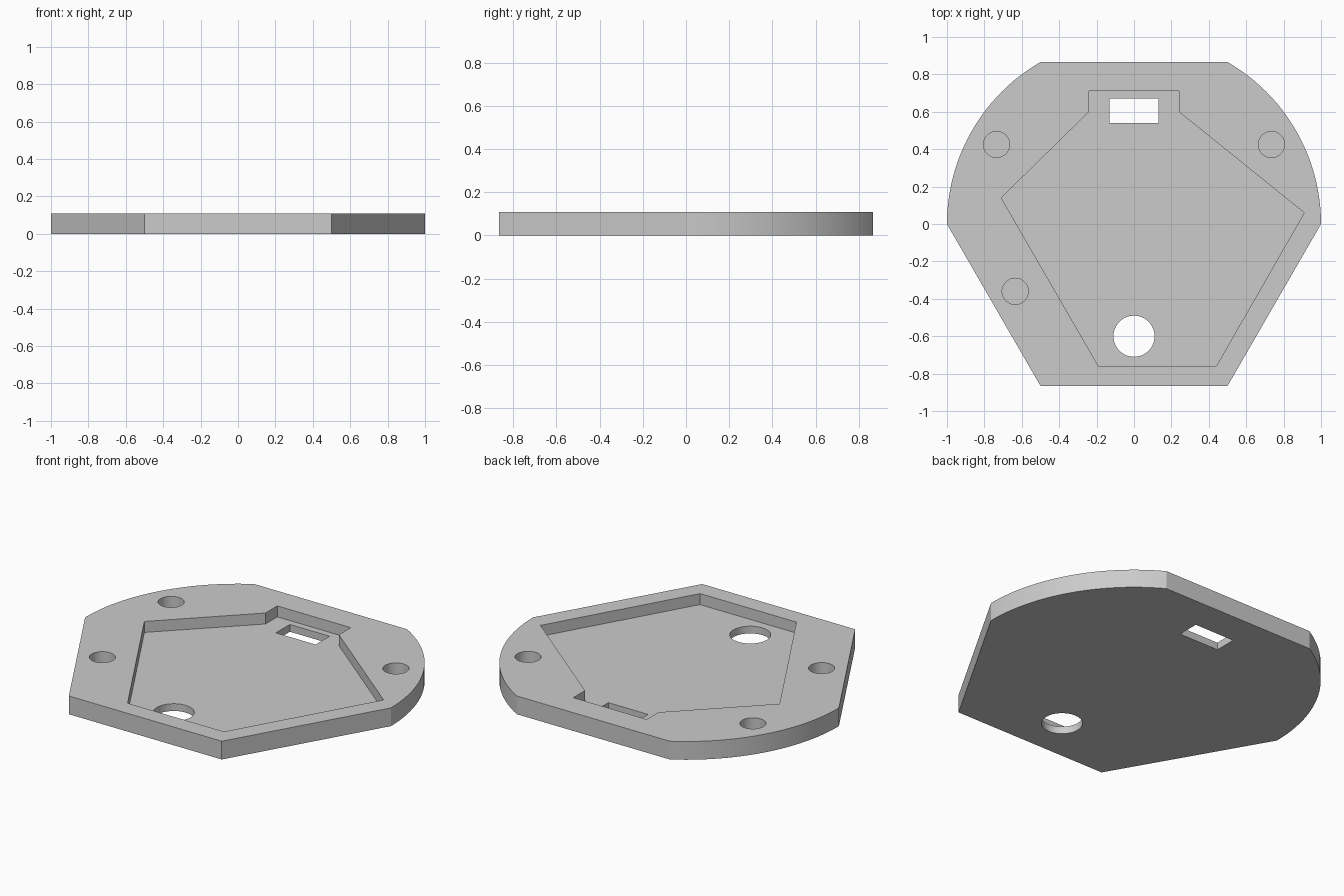
import bpy, bmesh, math

cube = bpy.data.objects.get("Cube")
if cube:
    bpy.data.objects.remove(cube, do_unlink=True)

THICK = 0.108        # full plate height
FLOOR = 0.043        # height of the pocket floor
SOCKET = 0.033       # height of the blind hole floors
ABOVE, BELOW = 0.2, -0.1

grey = bpy.data.materials.new("plain grey")
grey.use_nodes = True
grey.diffuse_color = (0.6, 0.6, 0.6, 1)
grey.node_tree.nodes["Principled BSDF"].inputs["Base Color"].default_value = grey.diffuse_color


def prism(name, points, z0, z1):
    """Upright prism over a counter-clockwise outline."""
    bm = bmesh.new()
    face = bm.faces.new([bm.verts.new((x, y, z0)) for x, y in points])
    top = bmesh.ops.extrude_face_region(bm, geom=[face])["geom"]
    bmesh.ops.translate(bm, vec=(0, 0, z1 - z0),
                        verts=[v for v in top if isinstance(v, bmesh.types.BMVert)])
    bmesh.ops.recalc_face_normals(bm, faces=bm.faces)
    mesh = bpy.data.meshes.new(name)
    bm.to_mesh(mesh)
    bm.free()
    mesh.materials.append(grey)
    obj = bpy.data.objects.new(name, mesh)
    bpy.context.collection.objects.link(obj)
    return obj


def arc(cx, cy, r, start, end, steps):
    angles = [math.radians(start + (end - start) * i / steps) for i in range(steps + 1)]
    return [(cx + r * math.cos(a), cy + r * math.sin(a)) for a in angles]


def circle(cx, cy, r):
    return arc(cx, cy, r, 0, 360, 48)[:-1]


# Plate: hexagon whose two rear corners are rounded out to the full circle
h = math.sqrt(3) / 2
outline = arc(0, 0, 1, 0, 60, 24) + arc(0, 0, 1, 120, 180, 24) + [(-0.5, -h), (0.5, -h)]
plate = prism("base_plate", outline, 0, THICK)

# Pocket with a notch at the rear
pocket = [(0.24, 0.71), (-0.24, 0.71), (-0.24, 0.60), (-0.71, 0.14),
          (-0.19, -0.76), (0.44, -0.76), (0.91, 0.06), (0.24, 0.60)]
cutters = [prism("pocket_cutter", pocket, FLOOR, ABOVE)]

# Through openings: cable hole and connector slot
slot = [(-0.13, 0.54), (0.13, 0.54), (0.13, 0.67), (-0.13, 0.67)]
cutters.append(prism("cable_hole_cutter", circle(0, -0.6, 0.11), BELOW, ABOVE))
cutters.append(prism("slot_cutter", slot, BELOW, ABOVE))

# Blind round sockets in the rim
for x, y in [(-0.735, 0.425), (0.735, 0.425), (-0.635, -0.36)]:
    cutters.append(prism("socket_cutter", circle(x, y, 0.07), SOCKET, ABOVE))

# Cut everything out of the plate, then drop the cutters
bpy.context.view_layer.objects.active = plate
for cutter in cutters:
    cutter.hide_render = True
    mod = plate.modifiers.new("cut", "BOOLEAN")
    mod.operation = "DIFFERENCE"
    mod.solver = "EXACT"
    mod.object = cutter
    bpy.ops.object.modifier_apply(modifier=mod.name)
    bpy.data.objects.remove(cutter, do_unlink=True)

# Smooth curved walls, crisp edges elsewhere
bpy.ops.object.select_all(action="DESELECT")
plate.select_set(True)
bpy.ops.object.shade_smooth_by_angle(angle=math.radians(20))
